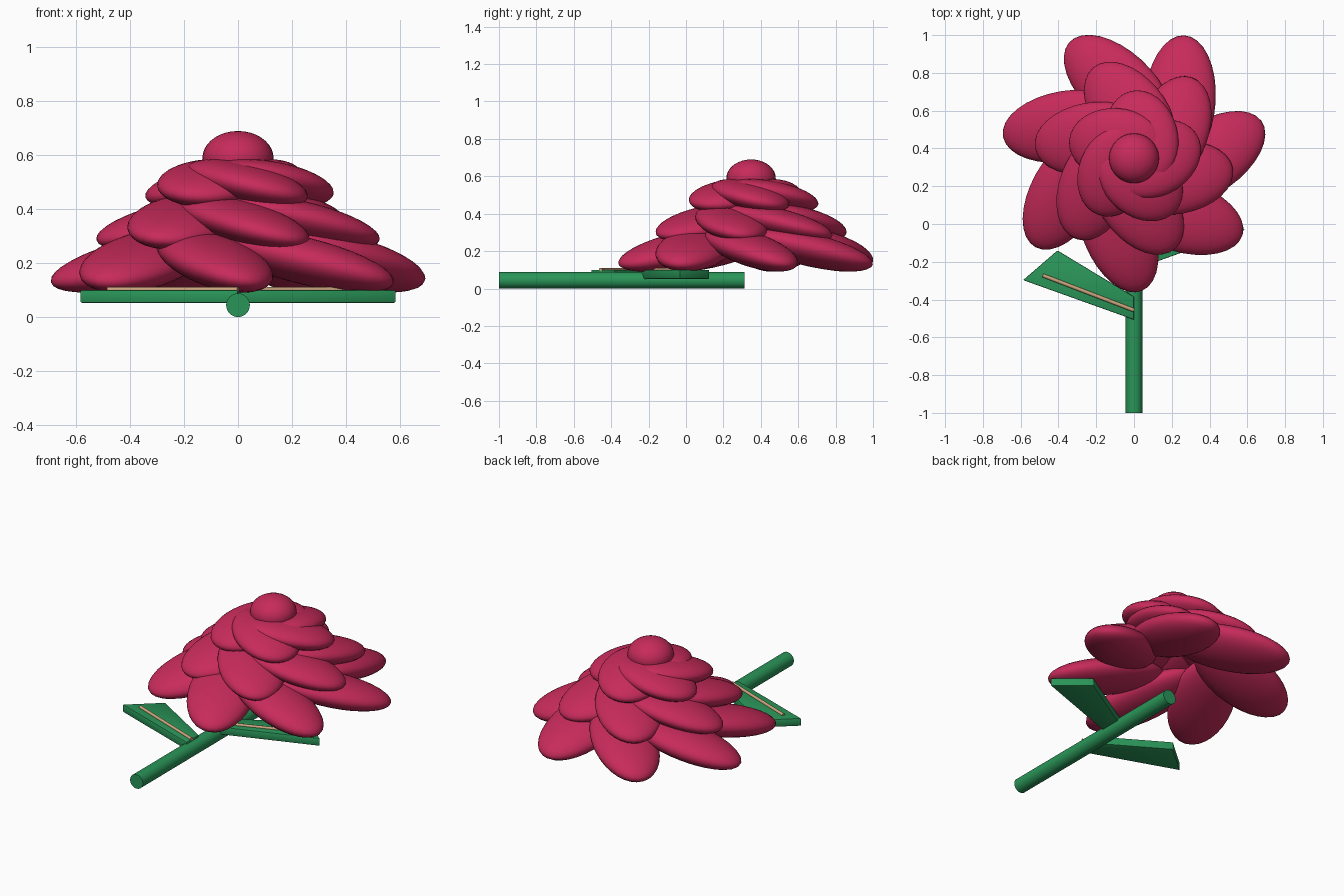
import bpy, bmesh, math
from mathutils import Vector, Matrix

if "Cube" in bpy.data.objects:
    bpy.data.objects.remove(bpy.data.objects["Cube"])


def material(name, rgb):
    m = bpy.data.materials.new(name)
    m.diffuse_color = (*rgb, 1)
    m.use_nodes = True
    m.node_tree.nodes["Principled BSDF"].inputs["Base Color"].default_value = m.diffuse_color
    return m


ROSE = material("rose_pink", (0.57, 0.024, 0.103))
GREEN = material("leaf_green", (0.023, 0.3, 0.098))
TAN = material("vein_tan", (0.58, 0.37, 0.2))
CENTRE = Vector((0, 0.348, 0))


def finish(name, bm, mat):
    bmesh.ops.recalc_face_normals(bm, faces=bm.faces)
    mesh = bpy.data.meshes.new(name)
    bm.to_mesh(mesh)
    bm.free()
    mesh.materials.append(mat)
    ob = bpy.data.objects.new(name, mesh)
    bpy.context.collection.objects.link(ob)
    bpy.ops.object.select_all(action='DESELECT')
    bpy.context.view_layer.objects.active = ob
    ob.select_set(True)
    bpy.ops.object.shade_smooth_by_angle(angle=math.radians(40))
    return ob


def ellipsoid(name, loc, radii, yaw=0, tilt=0, roll=0):
    bm = bmesh.new()
    bmesh.ops.create_uvsphere(bm, u_segments=32, v_segments=18, radius=1)
    mat = (Matrix.Translation(loc) @ Matrix.Rotation(yaw, 4, 'Z')
           @ Matrix.Rotation(tilt, 4, 'Y') @ Matrix.Rotation(roll, 4, 'X')
           @ Matrix.Diagonal((*radii, 1)))
    bmesh.ops.transform(bm, matrix=mat, verts=bm.verts)
    return finish(name, bm, ROSE)


def rod(name, start, end, radius, mat, sides):
    start, end = Vector(start), Vector(end)
    d = end - start
    bm = bmesh.new()
    bmesh.ops.create_cone(bm, cap_ends=True, segments=sides, radius1=radius,
                          radius2=radius, depth=d.length)
    turn = d.to_track_quat('Z', 'Y').to_matrix().to_4x4()
    bmesh.ops.transform(bm, matrix=Matrix.Translation((start + end) / 2) @ turn,
                        verts=bm.verts)
    return finish(name, bm, mat)


# Petal rings: count, ring radius, height, petal radii, downward tilt
rings = [
    ("outer_petal", 7, 0.39, 0.209, (0.356, 0.19, 0.087), 0.23),
    ("middle_petal", 6, 0.245, 0.352, (0.314, 0.193, 0.077), 0.22),
    ("inner_petal", 5, 0.12, 0.496, (0.255, 0.192, 0.074), 0.2),
]
SWIRL = 0.61  # each ring and each petal is turned by this angle
for layer, (name, count, ring_r, z, radii, tilt) in enumerate(rings):
    for i in range(count):
        a = math.tau * i / count + SWIRL * layer
        loc = CENTRE + Vector((ring_r * math.cos(a), ring_r * math.sin(a), z))
        ellipsoid(f"{name}_{i + 1}", loc, radii, a + SWIRL, tilt, -0.1)

# Bud on top
ellipsoid("centre_bud", CENTRE + Vector((0, 0, 0.59)), (0.132, 0.132, 0.1))

# Stem lying along the ground
rod("stem", (0, -1, 0.044), (0, 0.313, 0.044), 0.044, GREEN, 32)

# Leaves: flat slabs either side of the stem, each with a raised vein
for side, shift, label in ((-1, 0, "left"), (1, 0.265, "right")):
    outline = [(0, -0.507), (0.587, -0.297), (0.405, -0.14), (0, -0.385)]
    bm = bmesh.new()
    face = bm.faces.new([bm.verts.new((side * x, y + shift, 0.052))
                         for x, y in outline])
    up = bmesh.ops.extrude_face_region(bm, geom=[face])["geom"]
    bmesh.ops.translate(bm, vec=(0, 0, 0.048),
                        verts=[v for v in up if isinstance(v, bmesh.types.BMVert)])
    bmesh.ops.recalc_face_normals(bm, faces=bm.faces)
    bmesh.ops.bevel(bm, geom=bm.edges[:], offset=0.005, segments=2,
                    profile=0.5, affect='EDGES')
    finish(f"{label}_leaf", bm, GREEN)
    rod(f"{label}_vein", (0, -0.457 + shift, 0.101),
        (side * 0.483, -0.272 + shift, 0.101), 0.01, TAN, 12)
